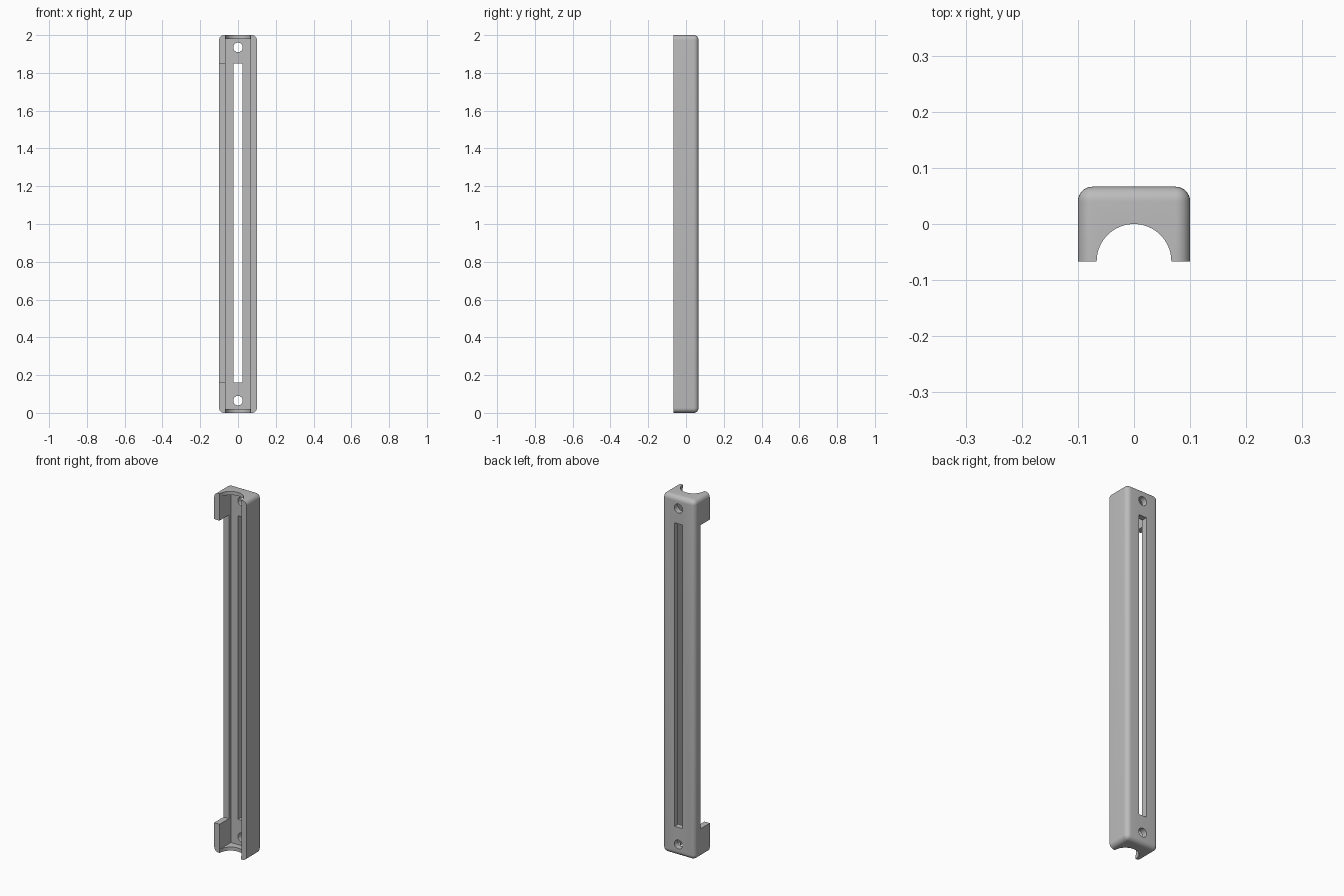
import bpy
import bmesh
from math import radians
from mathutils import Matrix, Vector

old = bpy.data.objects.get("Cube")
if old:
    bpy.data.objects.remove(old, do_unlink=True)

HALF_W, HALF_D, HEIGHT = 0.1, 0.0665, 2.0
INNER, FLOOR_Y, END_WALL = 0.067, 0.034, 0.02
SLOT_LOW, SLOT_HIGH = 0.16, 1.85


def to_object(name, bm):
    mesh = bpy.data.meshes.new(name)
    bm.to_mesh(mesh)
    bm.free()
    obj = bpy.data.objects.new(name, mesh)
    bpy.context.collection.objects.link(obj)
    return obj


def box_mesh(low, high):
    low, high = Vector(low), Vector(high)
    bm = bmesh.new()
    place = Matrix.Translation((low + high) / 2) @ Matrix.Diagonal((*(high - low), 1))
    bmesh.ops.create_cube(bm, size=1, matrix=place)
    return bm


def cylinder(name, radius, depth, centre, turn_x=0):
    bm = bmesh.new()
    place = Matrix.Translation(centre) @ Matrix.Rotation(radians(turn_x), 4, "X")
    bmesh.ops.create_cone(bm, cap_ends=True, segments=64, radius1=radius,
                          radius2=radius, depth=depth, matrix=place)
    return to_object(name, bm)


# Housing shell, rounded everywhere but the open front rim
bm = box_mesh((-HALF_W, -HALF_D, 0), (HALF_W, HALF_D, HEIGHT))
rounded = [e for e in bm.edges if any(v.co.y > 0 for v in e.verts)]
bmesh.ops.bevel(bm, geom=rounded, offset=0.026, segments=8, profile=0.5,
                affect="EDGES", clamp_overlap=True)
housing = to_object("channel_housing", bm)

# Round end notches, hollow channel, lowered side wall, long slot, screw holes
cutters = [
    cylinder("end_notch_cutter", INNER - 0.0005, 2.4, (0, -HALF_D, 1)),
    to_object("channel_cutter", box_mesh((-INNER, -0.2, END_WALL),
                                         (INNER, FLOOR_Y, HEIGHT - END_WALL))),
    to_object("side_wall_cutter", box_mesh((-0.2, -0.3, SLOT_LOW),
                                           (-0.05, 0.015, SLOT_HIGH))),
    to_object("slot_cutter", box_mesh((-0.024, 0, SLOT_LOW), (0.024, 0.2, SLOT_HIGH))),
]
for z in (0.065, HEIGHT - 0.065):
    cutters.append(cylinder("screw_hole_cutter", 0.025, 0.2, (0, 0.1, z), 90))

bpy.ops.object.select_all(action="DESELECT")
bpy.context.view_layer.objects.active = housing
housing.select_set(True)
for cutter in cutters:
    cutter.hide_render = True
    mod = housing.modifiers.new("cut", "BOOLEAN")
    mod.operation = "DIFFERENCE"
    mod.solver = "EXACT"
    mod.object = cutter
    bpy.ops.object.modifier_apply(modifier=mod.name)
    bpy.data.objects.remove(cutter, do_unlink=True)

# Single plain grey
grey = bpy.data.materials.new("plain_grey")
grey.use_nodes = True
colour = (0.5, 0.5, 0.5, 1)
grey.diffuse_color = colour
grey.node_tree.nodes["Principled BSDF"].inputs["Base Color"].default_value = colour
housing.data.materials.clear()
housing.data.materials.append(grey)
for face in housing.data.polygons:
    face.material_index = 0

bpy.ops.object.shade_smooth_by_angle(angle=radians(30))
